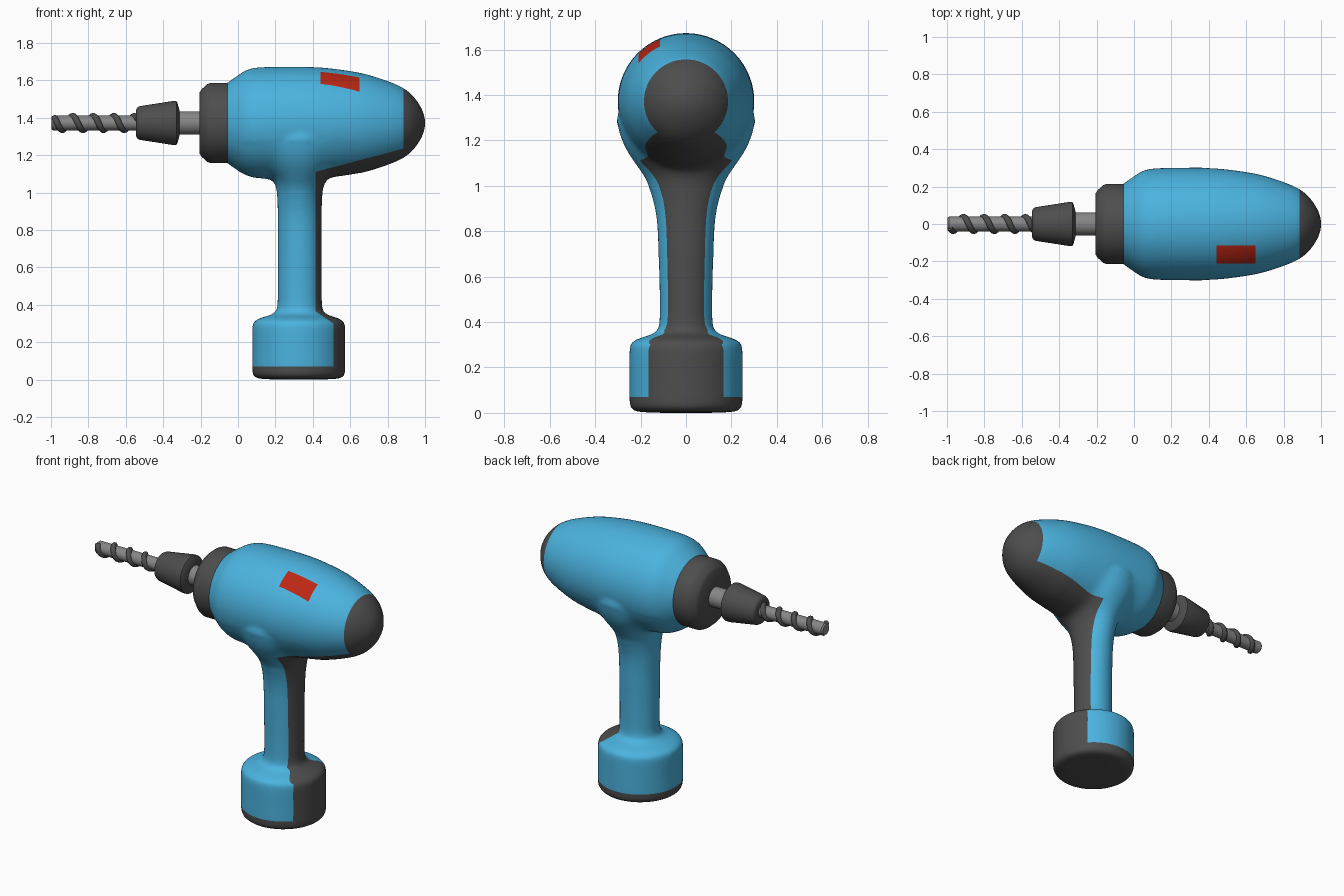
import bpy, bmesh, math
from mathutils import Vector

if "Cube" in bpy.data.objects:
    bpy.data.objects.remove(bpy.data.objects["Cube"])

AX = 1.372   # height of the drill axis


def material(name, rgb):
    m = bpy.data.materials.new(name)
    m.diffuse_color = (*rgb, 1)
    m.use_nodes = True
    m.node_tree.nodes["Principled BSDF"].inputs["Base Color"].default_value = m.diffuse_color
    return m


blue = material("blue_plastic", (0.07, 0.45, 0.74))
dark = material("dark_grey", (0.075, 0.075, 0.075))
steel = material("steel_grey", (0.24, 0.24, 0.24))
red = material("red_switch", (0.5, 0.02, 0.007))


def refine(rows, n=5):
    """Catmull-Rom curve through the rows of a profile."""
    p = [Vector(r) for r in rows]
    p = [2 * p[0] - p[1]] + p + [2 * p[-1] - p[-2]]
    out = []
    for a, b, c, d in zip(p, p[1:], p[2:], p[3:]):
        for i in range(n):
            t = i / n
            out.append(0.5 * (2 * b + (c - a) * t + (2 * a - 5 * b + 4 * c - d) * t * t
                              + (3 * b - a - 3 * c + d) * t ** 3))
    return out + [p[-2]]


def loft(bm, place, count, sides=64):
    """Closed skin through rings; place(i, cos, sin) gives a ring point."""
    rings = []
    for i in range(count):
        angles = [2 * math.pi * k / sides for k in range(sides)]
        rings.append([bm.verts.new(place(i, math.cos(a), math.sin(a))) for a in angles])
    for r, s in zip(rings, rings[1:]):
        for k in range(sides):
            j = (k + 1) % sides
            bm.faces.new((r[k], r[j], s[j], s[k]))
    bm.faces.new(rings[0][::-1])
    bm.faces.new(rings[-1])


def turned(bm, prof):
    loft(bm, lambda i, c, s: (prof[i][0], prof[i][1] * c, AX + prof[i][1] * s), len(prof))


def finish(bm, name, mats, angle=35):
    bmesh.ops.recalc_face_normals(bm, faces=bm.faces)
    me = bpy.data.meshes.new(name)
    bm.to_mesh(me)
    bm.free()
    for m in mats:
        me.materials.append(m)
    ob = bpy.data.objects.new(name, me)
    bpy.context.collection.objects.link(ob)
    smooth(ob, angle)
    return ob


def smooth(ob, angle=35):
    bpy.ops.object.select_all(action='DESELECT')
    ob.select_set(True)
    bpy.context.view_layer.objects.active = ob
    bpy.ops.object.shade_smooth_by_angle(angle=math.radians(angle))


# Housing: turned motor body plus handle and battery base, fused by a voxel remesh
bm = bmesh.new()
turned(bm, refine([(-0.1, 0.17), (-0.06, 0.212), (-0.01, 0.248), (0.04, 0.28), (0.1, 0.296),
                   (0.25, 0.301), (0.42, 0.298), (0.55, 0.285), (0.68, 0.262), (0.8, 0.224),
                   (0.885, 0.186), (0.94, 0.14), (0.98, 0.081), (0.997, 0.035), (1.002, 0.003)]))
# rows: height, centre x, half width x, half width y
hand = refine([(0, 0.325, 0.1, 0.1), (0.005, 0.325, 0.21, 0.21), (0.018, 0.325, 0.237, 0.237),
               (0.04, 0.325, 0.248, 0.248), (0.16, 0.325, 0.248, 0.249), (0.285, 0.325, 0.248, 0.248),
               (0.312, 0.325, 0.236, 0.236), (0.33, 0.326, 0.205, 0.2), (0.348, 0.328, 0.15, 0.148),
               (0.38, 0.33, 0.122, 0.12), (0.5, 0.33, 0.118, 0.116), (0.7, 0.33, 0.118, 0.121),
               (0.85, 0.33, 0.118, 0.129), (0.95, 0.33, 0.119, 0.149), (1.03, 0.33, 0.127, 0.18),
               (1.08, 0.33, 0.15, 0.213), (1.13, 0.33, 0.195, 0.247), (1.2, 0.33, 0.235, 0.284),
               (1.3, 0.33, 0.25, 0.304), (1.38, 0.33, 0.2, 0.25)])
loft(bm, lambda i, c, s: (hand[i][1] + hand[i][2] * c, hand[i][3] * s, hand[i][0]), len(hand))
body = finish(bm, "housing", [])
mod = body.modifiers.new("fuse", 'REMESH')
mod.mode = 'VOXEL'
mod.voxel_size = 0.012
bpy.ops.object.modifier_apply(modifier=mod.name)

bm = bmesh.new()
bm.from_mesh(body.data)


def relax(verts, steps):
    for _ in range(steps):
        bmesh.ops.smooth_vert(bm, verts=verts, factor=0.5,
                              use_axis_x=True, use_axis_y=True, use_axis_z=True)


relax(bm.verts[:], 4)
relax([v for v in bm.verts if 1.0 < v.co.z < 1.27 and abs(v.co.x - 0.33) < 0.32], 22)

# Cut clean colour borders into the housing
SLOPE = 0.264
cuts = [((0.885, 0, 0), (1, 0, 0)), ((0.415, 0, 0), (1, 0, 0)), ((0.51, 0, 0), (1, 0, 0)),
        ((0, 0, 0.07), (0, 0, 1)), ((0, 0, 0.3), (0, 0, 1)), ((0, 0, 0.365), (0, 0, 1)),
        ((0.43, 0, 1.115), (-SLOPE, 0, 1)), ((0.51, 0, 0.3), (0.065, 0, 0.095)),
        ((0.44, 0, 0), (1, 0, 0)), ((0.65, 0, 0), (1, 0, 0)),
        ((0, -0.115, 0), (0, 1, 0)), ((0, -0.21, 0), (0, 1, 0))]
for co, no in cuts:
    bmesh.ops.bisect_plane(bm, geom=bm.verts[:] + bm.edges[:] + bm.faces[:], dist=0.0005,
                           plane_co=co, plane_no=Vector(no).normalized())


def paint(p):
    back = 0.415 + 0.095 * min(1, max(0, (0.365 - p.z) / 0.065))
    if p.x > 0.885 or p.z < 0.07 or (p.x > back and p.z < 1.115 + SLOPE * (p.x - 0.43)):
        return 1
    if 0.44 < p.x < 0.65 and -0.21 < p.y < -0.115 and p.z > AX:
        return 2
    return 0


for m in (blue, dark, red):
    body.data.materials.append(m)
for f in bm.faces:
    f.material_index = paint(f.calc_center_median())
bm.to_mesh(body.data)
bm.free()
smooth(body, 60)

# Front collar, spindle, chuck and drill rod, all turned about the same axis
for name, mat, prof in [
    ("front_collar", dark, [(-0.205, 0.03), (-0.205, 0.165), (-0.195, 0.18), (-0.165, 0.207),
                            (-0.15, 0.214), (-0.055, 0.214), (-0.055, 0.05)]),
    ("spindle", steel, [(-0.34, 0.062), (-0.19, 0.062)]),
    ("chuck", dark, [(-0.545, 0.03), (-0.545, 0.07), (-0.538, 0.083), (-0.525, 0.09),
                     (-0.345, 0.118), (-0.33, 0.117), (-0.325, 0.11), (-0.312, 0.066), (-0.312, 0.03)]),
    ("drill_rod", steel, [(-0.998, 0.01), (-0.998, 0.032), (-0.99, 0.039), (-0.53, 0.039)]),
]:
    bm = bmesh.new()
    turned(bm, prof)
    finish(bm, name, [mat])

# Spiral flute wound around the rod
cu = bpy.data.curves.new("drill_flute", 'CURVE')
cu.dimensions = '3D'
cu.bevel_depth = 0.017
cu.bevel_resolution = 3
cu.use_fill_caps = True
sp = cu.splines.new('POLY')
N, X0, X1, PITCH = 110, -0.983, -0.535, 0.11
sp.points.add(N)
for i, pt in enumerate(sp.points):
    x = X0 + (X1 - X0) * i / N
    a = 2 * math.pi * (x - X0) / PITCH + 2.2
    pt.co = (x, 0.037 * math.cos(a), AX + 0.037 * math.sin(a), 1)
flute = bpy.data.objects.new("drill_flute", cu)
bpy.context.collection.objects.link(flute)
cu.materials.append(dark)
bpy.ops.object.select_all(action='DESELECT')
flute.select_set(True)
bpy.context.view_layer.objects.active = flute
bpy.ops.object.convert(target='MESH')
smooth(bpy.context.view_layer.objects.active, 50)
